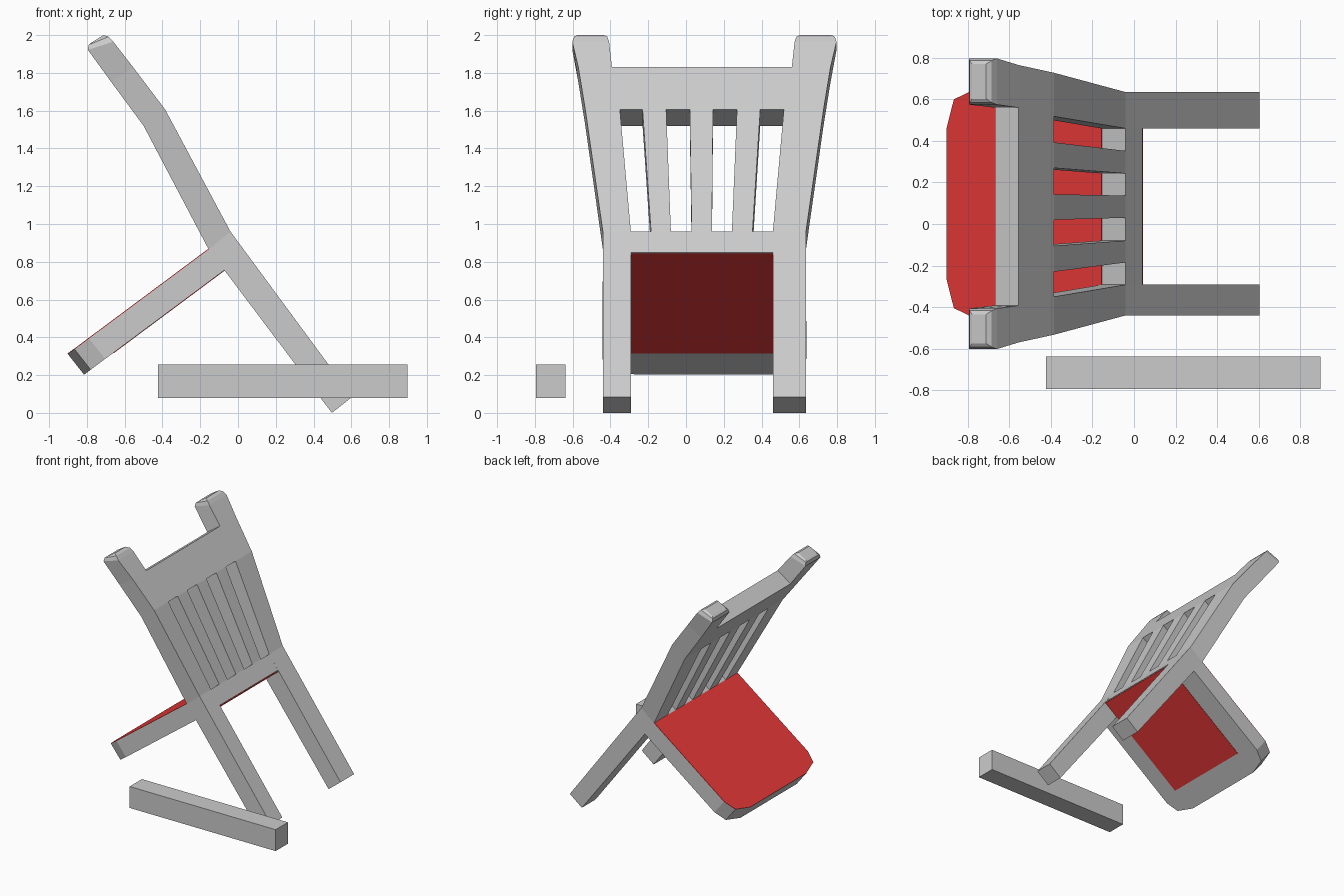
import bpy, bmesh
from mathutils import Vector

if "Cube" in bpy.data.objects:
    bpy.data.objects.remove(bpy.data.objects["Cube"])

red = bpy.data.materials.new("red_upholstery")
red.diffuse_color = (0.8, 0.04, 0.04, 1)
red.use_nodes = True
red.node_tree.nodes["Principled BSDF"].inputs["Base Color"].default_value = red.diffuse_color

MID = 0.0975      # centre line of the chair
SKEW = 0.027      # the -y post is slightly narrower


def loft(name, rings, mat=None):
    """Closed solid skinned through rings of equal point count."""
    bm = bmesh.new()
    loops = [[bm.verts.new(p) for p in r] for r in rings]
    n = len(loops[0])
    for a, b in zip(loops, loops[1:]):
        for i in range(n):
            j = (i + 1) % n
            bm.faces.new((a[i], a[j], b[j], b[i]))
    bm.faces.new(loops[0])
    bm.faces.new(loops[-1])
    bmesh.ops.recalc_face_normals(bm, faces=bm.faces)
    me = bpy.data.meshes.new(name)
    bm.to_mesh(me)
    bm.free()
    ob = bpy.data.objects.new(name, me)
    bpy.context.collection.objects.link(ob)
    if mat:
        me.materials.append(mat)
    return ob


def ring(level, y0, y1):
    """Rectangle across the back at one level (front x,z and rear x,z)."""
    fx, fz, bx, bz = level
    return [(fx, y0, fz), (fx, y1, fz), (bx, y1, bz), (bx, y0, bz)]


def flip(y):
    return 2 * MID - y


# Levels along the tilted back, from foot to top
FOOT = (0.605, 0.085, 0.497, 0.0)
UNDER = (0.04, 0.85, -0.07, 0.757)
SEAT = (-0.04, 0.96, -0.155, 0.865)
BEND = (-0.385, 1.605, -0.50, 1.52)
RAIL = (-0.555, 1.83, -0.67, 1.75)
TOP = (-0.66, 1.965, -0.795, 1.922)
BEV1 = (-0.685, 1.992, -0.791, 1.948)
BEV2 = (-0.712, 2.0, -0.78, 1.958)

# Back posts with legs: level, inner y, outer y
post = [(FOOT, 0.46, 0.635), (SEAT, 0.46, 0.635), (BEND, 0.518, 0.728),
        (RAIL, 0.56, 0.765), (TOP, 0.575, 0.797),
        (BEV1, 0.585, 0.787), (BEV2, 0.603, 0.77)]
loft("back_post_right", [ring(l, a, b) for l, a, b in post])
loft("back_post_left", [ring(l, flip(b), flip(a) - SKEW) for l, a, b in post])

# Rails between the posts
loft("seat_rail", [ring(UNDER, -0.293, 0.46), ring(SEAT, -0.293, 0.46)])
loft("top_rail", [ring(BEND, -0.35, 0.518), ring(RAIL, -0.395, 0.56)])

# Back slats, fanning outwards
slats = [(-0.185, -0.08, -0.23, -0.105), (0.03, 0.137, 0.02, 0.143),
         (0.243, 0.352, 0.27, 0.393)]
for i, (a, b, c, d) in enumerate(slats):
    loft(f"back_slat_{i + 1}", [ring(SEAT, a, b), ring(BEND, c, d)])

# Tilted seat with cut front corners
origin = Vector((-0.155, 0, 0.865))
along = Vector((-0.802, 0, -0.597))
down = Vector((0.085, 0, -0.108))
half = [(0, 0.635), (0.79, 0.637), (0.885, 0.6), (0.929, 0.46)]
outline = half + [(u, flip(y)) for u, y in reversed(half)]


def seat_ring(t, pts):
    return [origin + along * u + down * t + Vector((0, y, 0)) for u, y in pts]


loft("seat_frame", [seat_ring(0, outline), seat_ring(1, outline)])
loft("seat_cushion", [seat_ring(-0.03, outline), seat_ring(0.0, outline)], red)

# Red panel on the underside
panel = [(-0.139, -0.293), (-0.139, 0.46), (0.737, 0.46), (0.737, -0.293)]
loft("seat_underside_panel", [seat_ring(0.97, panel), seat_ring(1.02, panel)], red)

# Broken-off leg lying in front
loft("loose_leg", [[(x, -0.795, 0.08), (x, -0.637, 0.08),
                    (x, -0.637, 0.255), (x, -0.795, 0.255)]
                   for x in (-0.423, 0.897)])
